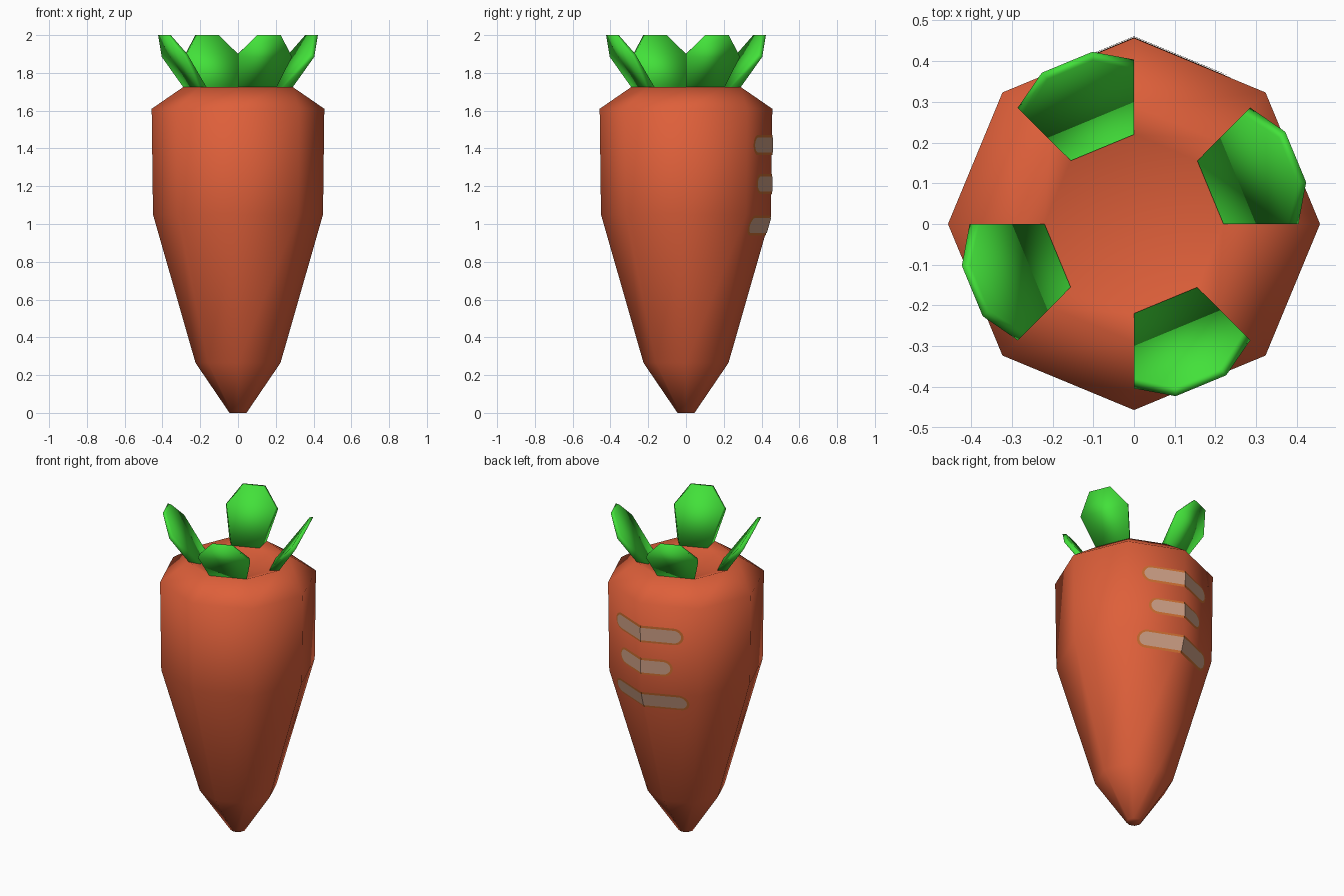
import bpy, bmesh, math
from math import sin, cos, pi

if "Cube" in bpy.data.objects:
    bpy.data.objects.remove(bpy.data.objects["Cube"])


def material(name, rgb):
    m = bpy.data.materials.new(name)
    m.diffuse_color = (*rgb, 1)
    m.use_nodes = True
    m.node_tree.nodes["Principled BSDF"].inputs["Base Color"].default_value = m.diffuse_color
    return m


ORANGE = material("carrot_orange", (0.73, 0.115, 0.042))
GREEN = material("leaf_green", (0.055, 0.75, 0.042))
BEIGE = material("mark_beige", (0.60, 0.34, 0.23))
RIM = material("mark_outline", (0.60, 0.155, 0.03))


def finish(bm, name, mat, smooth=True):
    bmesh.ops.recalc_face_normals(bm, faces=bm.faces)
    me = bpy.data.meshes.new(name)
    bm.to_mesh(me)
    bm.free()
    me.materials.append(mat)
    for p in me.polygons:
        p.use_smooth = smooth
    ob = bpy.data.objects.new(name, me)
    bpy.context.collection.objects.link(ob)
    return ob


# Root: eight-sided lathe with a shallow dished crown
PROFILE = [(0.045, 0), (0.225, 0.265), (0.45, 1.05), (0.457, 1.61),
           (0.29, 1.725), (0.22, 1.70)]
bm = bmesh.new()
rings = [[bm.verts.new((r * cos(i * pi / 4), r * sin(i * pi / 4), z)) for i in range(8)]
         for r, z in PROFILE]
for a, b in zip(rings, rings[1:]):
    for i in range(8):
        j = (i + 1) % 8
        bm.faces.new((a[i], a[j], b[j], b[i]))
bm.faces.new(rings[0])
centre = bm.verts.new((0, 0, 1.66))
for i in range(8):
    bm.faces.new((rings[-1][i], rings[-1][(i + 1) % 8], centre))
finish(bm, "carrot_root", ORANGE)

# Leaves: thick hexagonal blades on every other side of the crown
# each row: outward distance, half width, height
OUTER = [(0.268, 0.111, 1.725), (0.373, 0.155, 1.885), (0.43, 0.067, 2.0)]
INNER = [(0.203, 0.084, 1.705), (0.351, 0.146, 1.90), (0.41, 0.060, 2.0)]
for k in range(4):
    ang = pi / 8 + k * pi / 2
    bm = bmesh.new()

    def row(d, w, z):
        return [bm.verts.new((d * cos(ang) - s * w * sin(ang),
                              d * sin(ang) + s * w * cos(ang), z)) for s in (-1, 1)]
    loops = []
    for o, i in zip(OUTER, INNER):
        (a, b), (c, d) = row(*o), row(*i)
        loops.append([a, b, d, c])
    for lo, hi in zip(loops, loops[1:]):
        for i in range(4):
            j = (i + 1) % 4
            bm.faces.new((lo[i], lo[j], hi[j], hi[i]))
    bm.faces.new(loops[0])
    bm.faces.new(loops[-1])
    finish(bm, f"leaf_{k + 1}", GREEN)


# Pale marks: thin rounded strips folded over the back corner
def radius(z):
    for (r0, z0), (r1, z1) in zip(PROFILE, PROFILE[1:]):
        if z0 <= z <= z1:
            return r0 + (r1 - r0) * (z - z0) / (z1 - z0)


def strip(name, x0, x1, zc, h, lift, mat):
    steps = [h * (1 - cos(i * pi / 12)) for i in range(7)]
    xs = [x0 + s for s in steps] + [0] + [x1 - s for s in reversed(steps)]
    bm = bmesh.new()
    cols = []
    for x in xs:
        e = max(0, h - min(x - x0, x1 - x)) / h
        dz = h * math.sqrt(max(0.0004, 1 - e * e))
        cols.append([bm.verts.new((x, radius(z) - math.tan(pi / 8) * abs(x) + lift, z))
                     for z in (zc - dz, zc + dz)])
    for a, b in zip(cols, cols[1:]):
        bm.faces.new((a[0], a[1], b[1], b[0]))
    ob = finish(bm, name, mat, False)
    # make sure the plate faces outward (+y)
    if ob.data.polygons[0].normal.y < 0:
        ob.data.flip_normals()


MARKS = [(-0.235, 0.24, 1.418), (-0.175, 0.20, 1.212), (-0.255, 0.255, 0.992)]
for n, (x0, x1, z) in enumerate(MARKS, 1):
    strip(f"mark_outline_{n}", x0, x1, z, 0.053, 0.003, RIM)
    strip(f"mark_{n}", x0 + 0.012, x1 - 0.012, z, 0.040, 0.006, BEIGE)
